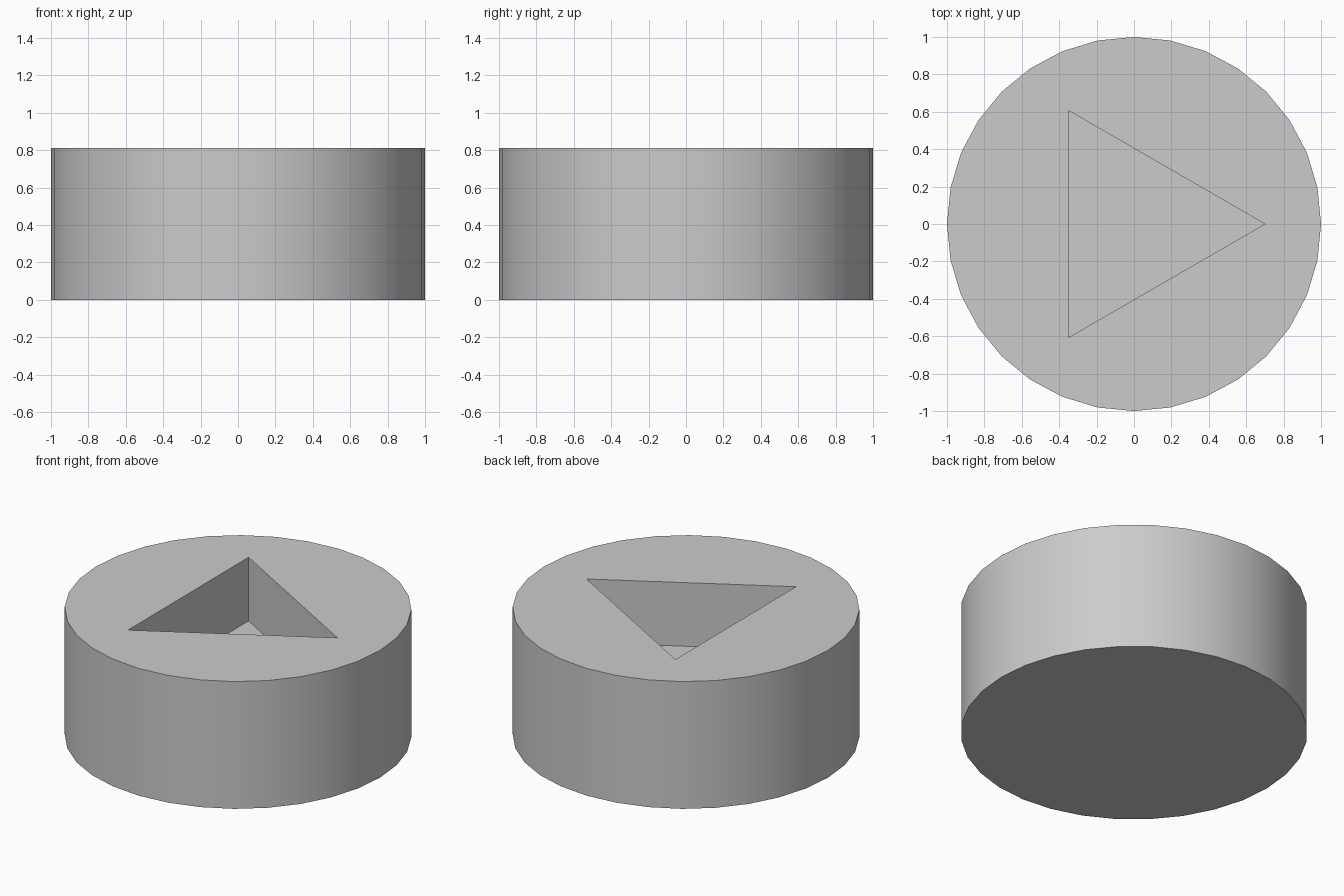
import bpy
import math

cube = bpy.data.objects.get("Cube")
if cube:
    bpy.data.objects.remove(cube, do_unlink=True)

HEIGHT = 0.81
POCKET_DEPTH = 0.405

# Single plain grey
grey = bpy.data.materials.new("plain grey")
grey.use_nodes = True
color = (0.6, 0.6, 0.6, 1.0)
grey.diffuse_color = color
grey.node_tree.nodes["Principled BSDF"].inputs["Base Color"].default_value = color


def prism(name, sides, radius, z0, z1):
    """Upright prism with its first corner on +x."""
    ring = [(radius * math.cos(2 * math.pi * i / sides),
             radius * math.sin(2 * math.pi * i / sides)) for i in range(sides)]
    verts = [(x, y, z) for z in (z0, z1) for x, y in ring]
    faces = [tuple(reversed(range(sides))), tuple(range(sides, 2 * sides))]
    for i in range(sides):
        j = (i + 1) % sides
        faces.append((i, j, j + sides, i + sides))
    mesh = bpy.data.meshes.new(name)
    mesh.from_pydata(verts, [], faces)
    mesh.materials.append(grey)
    obj = bpy.data.objects.new(name, mesh)
    bpy.context.scene.collection.objects.link(obj)
    return obj


# Round body and the triangular pocket cut halfway into its top
body = prism("round_body", 32, 1.0, 0.0, HEIGHT)
cutter = prism("triangle_pocket_cutter", 3, 0.70, HEIGHT - POCKET_DEPTH, HEIGHT + 0.2)
cutter.hide_render = True

cut = body.modifiers.new("triangle_pocket", 'BOOLEAN')
cut.operation = 'DIFFERENCE'
cut.solver = 'EXACT'
cut.object = cutter

# Apply the cut, drop the cutter, then smooth the round wall only
bpy.ops.object.select_all(action='DESELECT')
body.select_set(True)
bpy.context.view_layer.objects.active = body
bpy.ops.object.modifier_apply(modifier=cut.name)
bpy.data.objects.remove(cutter, do_unlink=True)
bpy.ops.object.shade_smooth_by_angle(angle=math.radians(30))
